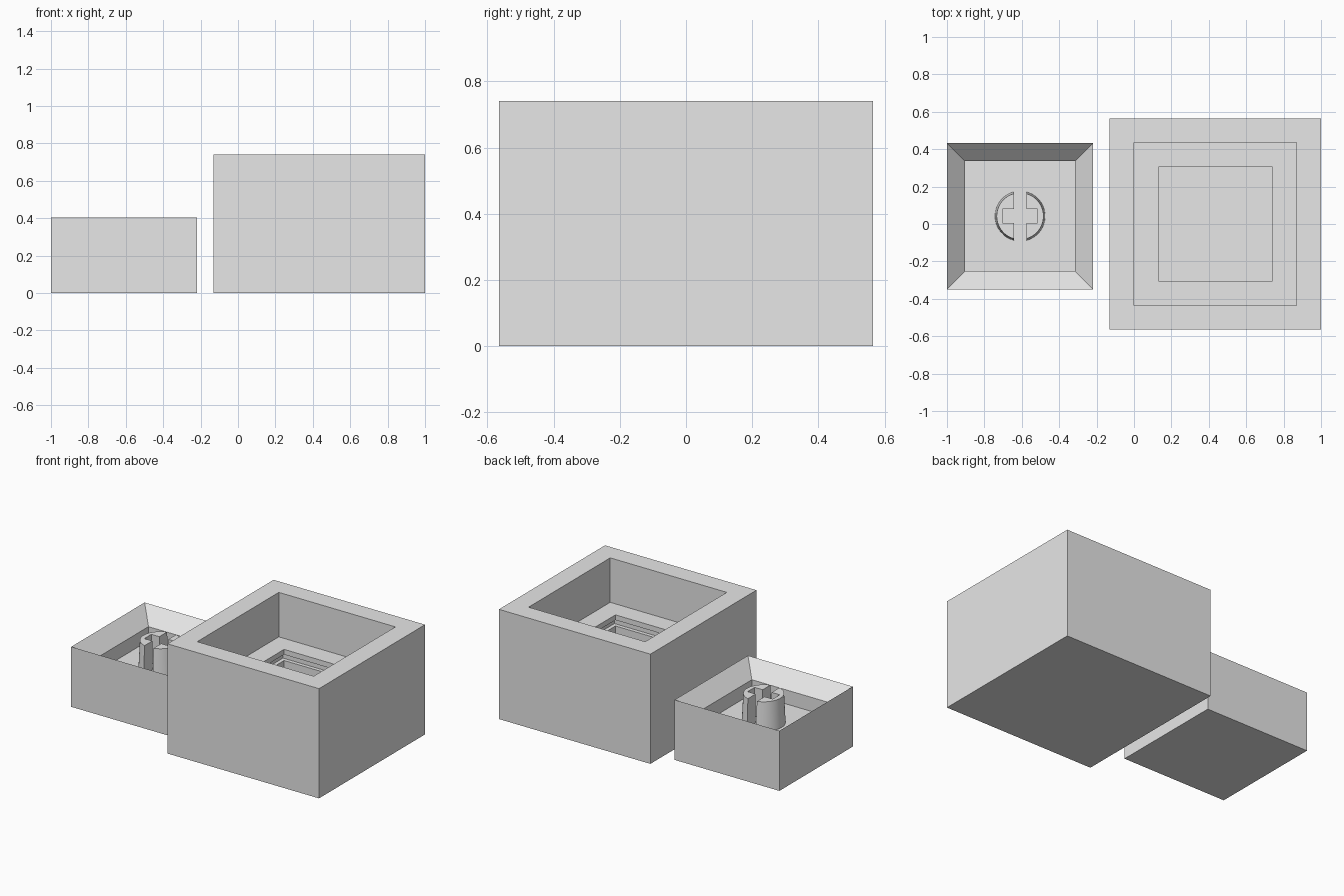
import bpy, bmesh, math

if "Cube" in bpy.data.objects:
    bpy.data.objects.remove(bpy.data.objects["Cube"])

grey = bpy.data.materials.new("plain_grey")
grey.diffuse_color = (0.8, 0.8, 0.8, 1)
grey.use_nodes = True
grey.node_tree.nodes["Principled BSDF"].inputs["Base Color"].default_value = grey.diffuse_color


def add_object(name, bm):
    bmesh.ops.recalc_face_normals(bm, faces=bm.faces)
    mesh = bpy.data.meshes.new(name)
    bm.to_mesh(mesh)
    bm.free()
    mesh.materials.append(grey)
    obj = bpy.data.objects.new(name, mesh)
    bpy.context.collection.objects.link(obj)
    return obj


def square_loft(name, cx, cy, levels):
    """Skin a chain of square outlines (half width, z), capped at both ends."""
    bm = bmesh.new()
    corners = [(-1, -1), (1, -1), (1, 1), (-1, 1)]
    rings = [[bm.verts.new((cx + sx * h, cy + sy * h, z)) for sx, sy in corners]
             for h, z in levels]
    for a, b in zip(rings, rings[1:]):
        for i in range(4):
            j = (i + 1) % 4
            bm.faces.new((a[i], a[j], b[j], b[i]))
    bm.faces.new(rings[0][::-1])
    bm.faces.new(rings[-1])
    return add_object(name, bm)


def add_box(bm, center, size):
    geom = bmesh.ops.create_cube(bm, size=1)["verts"]
    bmesh.ops.scale(bm, vec=size, verts=geom)
    bmesh.ops.translate(bm, vec=center, verts=geom)


# Large housing: outer walls, upper pocket, ledge, grooved lower pocket
square_loft("large_housing", 0.435, 0, [
    (0.565, 0), (0.565, 0.74), (0.435, 0.74), (0.435, 0.44),
    (0.305, 0.44), (0.305, 0.405), (0.33, 0.405), (0.33, 0.365),
    (0.305, 0.365), (0.305, 0.13)])

# Small tray: outer walls, sloped rim, upright inner walls and floor
CX, CY, FLOOR, TOP = -0.609, 0.042, 0.21, 0.405
square_loft("small_tray", CX, CY, [
    (0.391, 0), (0.391, TOP), (0.294, 0.305), (0.294, FLOOR)])

# Tapered round stem standing on the tray floor
bm = bmesh.new()
bmesh.ops.create_cone(bm, cap_ends=True, segments=64, radius1=0.134,
                      radius2=0.125, depth=TOP - FLOOR)
bmesh.ops.translate(bm, vec=(CX, CY, (TOP + FLOOR) / 2), verts=bm.verts)
stem = add_object("stem", bm)

# Cross-shaped socket: a closed slot in x and an open slot in y
for name, size in (("slot_x_cutter", (0.187, 0.075, 0.4)),
                   ("slot_y_cutter", (0.067, 0.4, 0.4))):
    bm = bmesh.new()
    add_box(bm, (CX, CY, (TOP + FLOOR) / 2), size)
    cutter = add_object(name, bm)
    cutter.hide_render = True
    cutter.hide_viewport = True
    cut = stem.modifiers.new(name, 'BOOLEAN')
    cut.operation = 'DIFFERENCE'
    cut.solver = 'EXACT'
    cut.object = cutter

# Bake the cuts, remove the cutters and smooth the round wall
bpy.context.view_layer.update()
graph = bpy.context.evaluated_depsgraph_get()
baked = bpy.data.meshes.new_from_object(stem.evaluated_get(graph))
stem.modifiers.clear()
stem.data = baked
for name in ("slot_x_cutter", "slot_y_cutter"):
    bpy.data.objects.remove(bpy.data.objects[name])
bpy.ops.object.select_all(action='DESELECT')
stem.select_set(True)
bpy.context.view_layer.objects.active = stem
bpy.ops.object.shade_smooth_by_angle(angle=math.radians(30))
